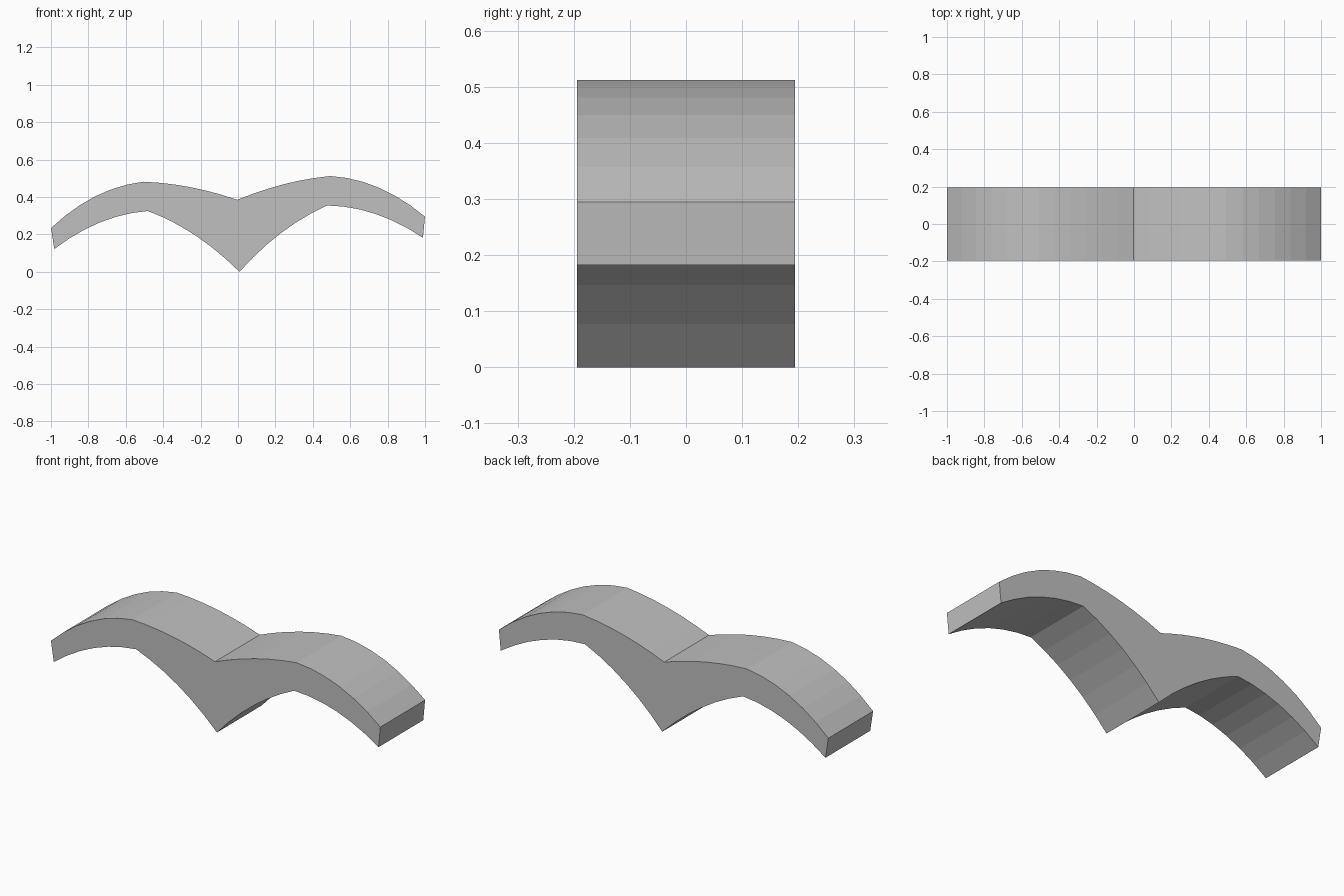
import bpy
import bmesh
from math import asin
from mathutils import Matrix, Vector

cube = bpy.data.objects.get("Cube")
if cube:
    bpy.data.objects.remove(cube, do_unlink=True)

HALF_DEPTH = 0.194
SEGMENTS = 6
TILT = asin(0.0305)

# Plain grey material
grey = bpy.data.materials.new("plain grey")
grey.use_nodes = True
colour = (0.53, 0.53, 0.53, 1)
grey.diffuse_color = colour
grey.node_tree.nodes["Principled BSDF"].inputs["Base Color"].default_value = colour


def arc(start, control, end):
    """Points of a quadratic curve, including both ends."""
    a, b, c = Vector(start), Vector(control), Vector(end)
    steps = [i / SEGMENTS for i in range(SEGMENTS + 1)]
    return [a * (1 - t) ** 2 + b * 2 * t * (1 - t) + c * t * t for t in steps]


# Corners of one wing, from the centre line outwards
notch, peak, tip = (0, 0.385), (0.5, 0.497), (1.0, 0.2645)
beak, armpit, low_tip = (0, 0), (0.48, 0.34), (0.986, 0.152)

# Half outline: over the top, down the tip and back underneath
upper = arc(notch, (0.25, 0.48), peak) + arc(peak, (0.767, 0.473), tip)[1:]
lower = arc(low_tip, (0.74, 0.328), armpit) + arc(armpit, (0.222, 0.235), beak)[1:]
half = upper + lower
mirrored = [Vector((-p.x, p.y)) for p in reversed(half[1:-1])]
outline = half + mirrored

# Extrude the full outline into a solid, leaning slightly to one side
bm = bmesh.new()
front = bm.faces.new([bm.verts.new((p.x, -HALF_DEPTH, p.y)) for p in outline])
extruded = bmesh.ops.extrude_face_region(bm, geom=[front], use_keep_orig=True)
back_verts = [g for g in extruded["geom"] if isinstance(g, bmesh.types.BMVert)]
bmesh.ops.translate(bm, verts=back_verts, vec=(0, 2 * HALF_DEPTH, 0))
bmesh.ops.recalc_face_normals(bm, faces=bm.faces)
lean = Matrix.Translation((0.008, 0, 0)) @ Matrix.Rotation(-TILT, 4, "Y")
bmesh.ops.transform(bm, matrix=lean, verts=bm.verts)

mesh = bpy.data.meshes.new("double_wing_arch")
bm.to_mesh(mesh)
bm.free()
mesh.materials.append(grey)
wing_arch = bpy.data.objects.new("double_wing_arch", mesh)
bpy.context.collection.objects.link(wing_arch)
